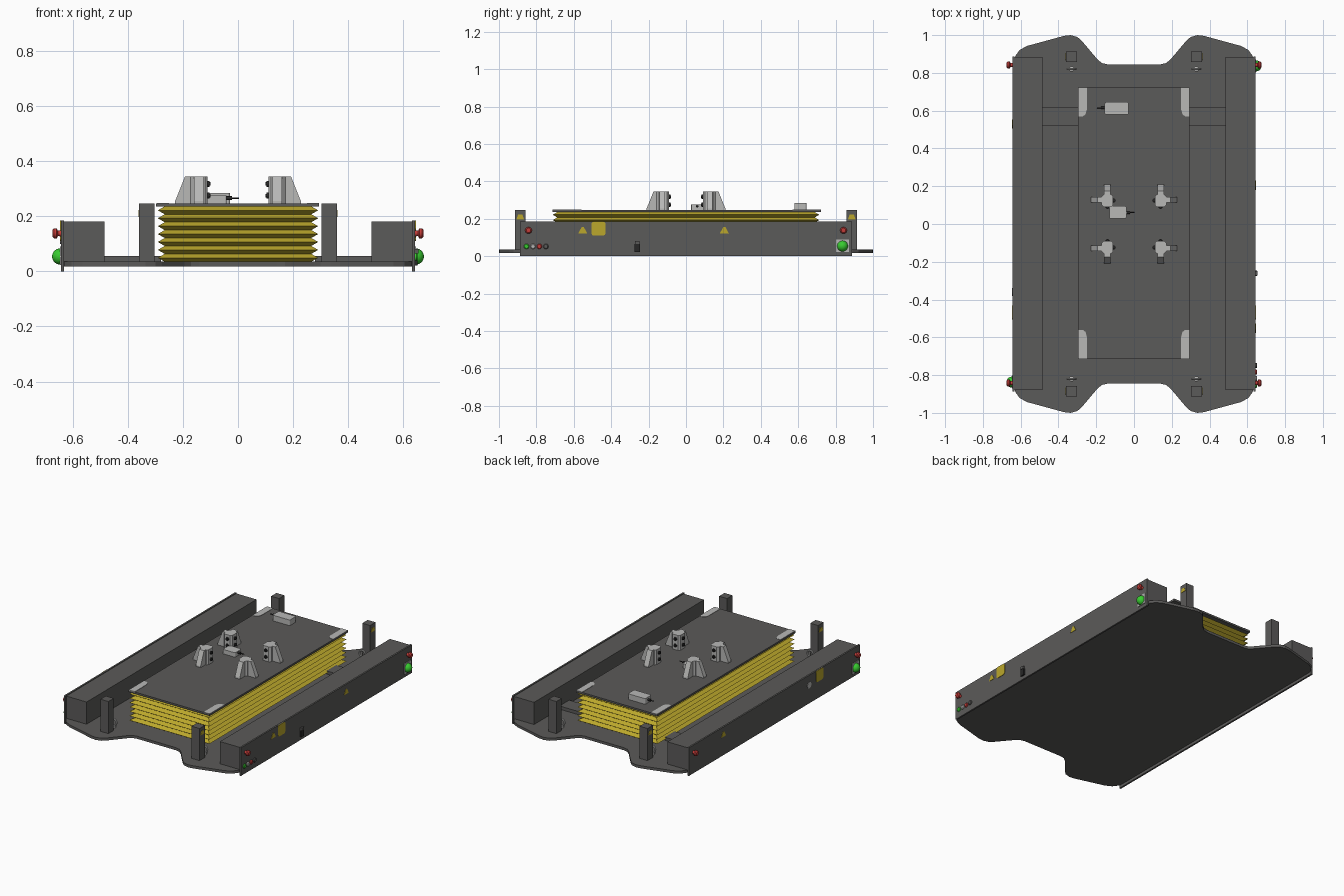
import bpy, bmesh, math
from mathutils import Vector, Matrix

if "Cube" in bpy.data.objects:
    bpy.data.objects.remove(bpy.data.objects["Cube"])


def material(name, rgb):
    m = bpy.data.materials.new(name)
    m.diffuse_color = (*rgb, 1)
    m.use_nodes = True
    m.node_tree.nodes["Principled BSDF"].inputs["Base Color"].default_value = m.diffuse_color
    return m


DARK = material("dark_grey", (0.105, 0.103, 0.1))
YELLOW = material("yellow", (0.50, 0.39, 0.025))
LIGHT = material("light_grey", (0.48, 0.48, 0.47))
GREEN = material("green", (0.04, 0.60, 0.03))
RED = material("red", (0.55, 0.045, 0.04))
BLACK = material("black", (0.02, 0.02, 0.02))
smooth = []


def finish(name, bm, mat):
    bmesh.ops.recalc_face_normals(bm, faces=bm.faces)
    me = bpy.data.meshes.new(name)
    bm.to_mesh(me)
    bm.free()
    me.materials.append(mat)
    ob = bpy.data.objects.new(name, me)
    bpy.context.collection.objects.link(ob)
    return ob


def prism(name, pts, axis, lo, hi, mat):
    """Extrude a 2D outline along an axis (x: yz outline, y: xz, z: xy)."""
    place = {'x': lambda a, b, c: (c, a, b), 'y': lambda a, b, c: (a, c, b),
             'z': lambda a, b, c: (a, b, c)}[axis]
    bm = bmesh.new()
    f = bm.faces.new([bm.verts.new(place(a, b, lo)) for a, b in pts])
    ext = bmesh.ops.extrude_face_region(bm, geom=[f])
    shift = Vector(place(0, 0, hi - lo))
    for v in ext['geom']:
        if isinstance(v, bmesh.types.BMVert):
            v.co += shift
    return finish(name, bm, mat)


def box(name, x, y, z, mat):
    pts = [(x[0], y[0]), (x[1], y[0]), (x[1], y[1]), (x[0], y[1])]
    return prism(name, pts, 'z', z[0], z[1], mat)


def rounded(cx, cy, w, h, r, n=4):
    """Rounded rectangle outline."""
    pts = []
    for k, (sx, sy) in enumerate([(1, 1), (-1, 1), (-1, -1), (1, -1)]):
        for i in range(n + 1):
            a = math.pi / 2 * (k + i / n)
            pts.append((cx + sx * (w / 2 - r) + r * math.cos(a),
                        cy + sy * (h / 2 - r) + r * math.sin(a)))
    return pts


def lathe(name, profile, origin, direction, mat, n=20):
    """Revolve (radius, distance) pairs about a direction from an origin."""
    bm = bmesh.new()
    rings = [[bm.verts.new((r * math.cos(2 * math.pi * i / n),
                            r * math.sin(2 * math.pi * i / n), d)) for i in range(n)]
             for r, d in profile]
    for a, b in zip(rings, rings[1:]):
        for i in range(n):
            bm.faces.new((a[i], a[(i + 1) % n], b[(i + 1) % n], b[i]))
    bm.faces.new(rings[0])
    bm.faces.new(rings[-1])
    rot = Vector(direction).to_track_quat('Z', 'Y').to_matrix().to_4x4()
    bm.transform(Matrix.Translation(origin) @ rot)
    ob = finish(name, bm, mat)
    smooth.append(ob)
    return ob


# Base plate with notched, rounded ends
q = [(0.14, 0.845), (0.17, 0.852), (0.195, 0.873), (0.275, 0.968), (0.30, 0.99),
     (0.335, 1.0), (0.37, 0.996), (0.565, 0.943), (0.605, 0.922), (0.628, 0.89), (0.635, 0.86)]
outline = q + [(x, -y) for x, y in reversed(q)]
outline += [(-x, -y) for x, y in q] + [(-x, y) for x, y in reversed(q)]
prism("base_plate", outline, 'z', 0.018, 0.035, DARK)

# Side rails, skirts, cross bars, posts and lifting eyes
for s in (-1, 1):
    box("side_rail", (s * 0.485, s * 0.633), (-0.88, 0.885), (0.035, 0.181), DARK)
    box("side_skirt", (s * 0.632, s * 0.643), (-0.888, 0.888), (0.0, 0.185), DARK)
    box("cross_bar", (s * 0.28, s * 0.485), (0.52, 0.62), (0.035, 0.056), DARK)
    for t in (-1, 1):
        box("corner_post", (s * 0.303, s * 0.36), (t * 0.858, t * 0.914), (0.035, 0.246), DARK)
        prism("post_warning_mark", [(t * 0.886 - 0.02, 0.197), (t * 0.886 + 0.02, 0.197),
              (t * 0.886 + 0.012, 0.222), (t * 0.886 - 0.012, 0.222)],
              'x', s * 0.359, s * 0.362, YELLOW)
        bpy.ops.mesh.primitive_torus_add(major_segments=20, minor_segments=8,
                                         major_radius=0.021, minor_radius=0.006,
                                         location=(s * 0.33, t * 0.82, 0.068),
                                         rotation=(math.pi / 2, 0, 0))
        eye = bpy.context.object
        eye.name = "lifting_eye"
        eye.data.materials.append(LIGHT)
        smooth.append(eye)
        lathe("eye_collar", [(0.014, 0), (0.014, 0.012), (0.008, 0.016)],
              (s * 0.33, t * 0.82, 0.034), (0, 0, 1), LIGHT)

# Bellows: zigzag stack of rectangles
bm = bmesh.new()
PLEATS, Z0, Z1 = 7, 0.035, 0.236
rings = []
for i in range(2 * PLEATS + 1):
    hx, hy = (0.291, 0.712) if i % 2 else (0.266, 0.688)
    z = Z0 + (Z1 - Z0) * i / (2 * PLEATS)
    rings.append([bm.verts.new((a * hx, b * hy, z))
                  for a, b in ((-1, -1), (1, -1), (1, 1), (-1, 1))])
for a, b in zip(rings, rings[1:]):
    for i in range(4):
        bm.faces.new((a[i], a[(i + 1) % 4], b[(i + 1) % 4], b[i]))
bm.faces.new(rings[0])
bm.faces.new(rings[-1])
finish("bellows", bm, YELLOW)

# Lift table with light corner pads
TOP = 0.247
box("lift_table", (-0.297, 0.294), (-0.715, 0.722), (0.235, TOP), DARK)
for s in (-1, 1):
    for y0, y1, c in ((0.722, 0.57, -1), (-0.715, -0.56, 1)):
        pad = [(s * 0.294, y0), (s * 0.294, y1), (s * 0.27, y1), (s * 0.256, y1 - c * 0.012),
               (s * 0.25, y1 - c * 0.035), (s * 0.25, y0)]
        prism("corner_pad", pad, 'z', TOP - 0.003, TOP + 0.002, LIGHT)

# Four locating fixtures: chamfered tower, two outward gussets, dark bolts
for s in (-1, 1):
    for t in (-1, 1):
        tower = [(0.11, 0.10), (0.12, 0.09), (0.16, 0.09), (0.172, 0.102), (0.172, 0.145),
                 (0.16, 0.157), (0.12, 0.157), (0.11, 0.147)]
        prism("fixture_tower", [(s * x, t * y) for x, y in tower], 'z', TOP, 0.345, LIGHT)
        fin = [(0, TOP), (0.06, TOP), (0.06, 0.256), (0.024, 0.345), (0, 0.345)]
        prism("fixture_gusset", [(s * (0.168 + a), b) for a, b in fin], 'y',
              t * 0.113, t * 0.143, LIGHT)
        prism("fixture_gusset", [(t * (0.15 + a), b) for a, b in fin], 'x',
              s * 0.125, s * 0.16, LIGHT)
        for z in (0.275, 0.318):
            bolt = [(0.011, 0), (0.011, 0.006), (0.006, 0.006), (0.006, 0.011)]
            lathe("fixture_bolt", bolt, (s * 0.11, t * 0.124, z), (-s, 0, 0), BLACK, 12)
            lathe("fixture_bolt", bolt, (s * 0.14, t * 0.09, z), (0, -t, 0), BLACK, 12)

# Sensor boxes with cable plugs
prism("rear_sensor", rounded(-0.092, 0.612, 0.126, 0.066, 0.008), 'z', TOP, 0.284, LIGHT)
lathe("rear_sensor_plug", [(0.007, 0), (0.007, 0.02), (0.003, 0.02), (0.003, 0.042)],
      (-0.154, 0.615, 0.267), (-1, 0, 0), BLACK, 12)
prism("centre_sensor", rounded(-0.086, 0.062, 0.09, 0.068, 0.006), 'z', TOP, 0.276, LIGHT)
lathe("centre_sensor_plug", [(0.007, 0), (0.007, 0.02), (0.003, 0.02), (0.003, 0.045)],
      (-0.042, 0.06, 0.266), (1, 0, 0), BLACK, 12)

# Stop buttons and signal lamps on both skirts
STOP = [(0.011, 0), (0.010, 0.012), (0.018, 0.016), (0.018, 0.026), (0.012, 0.032)]
DOME = [(0.029 * math.cos(a), 0.004 + 0.029 * math.sin(a))
        for a in [math.pi / 2 * i / 7.2 for i in range(8)]]
for s in (-1, 1):
    face = s * 0.642
    for t in (-1, 1):
        lathe("stop_button", STOP, (face, t * 0.842, 0.138), (s, 0, 0), RED)
    y = s * 0.837
    box("lamp_plate", (face, s * 0.647), (y - 0.034, y + 0.034), (0.023, 0.09), LIGHT)
    lathe("signal_lamp", DOME, (face, y, 0.054), (s, 0, 0), GREEN)
    prism("warning_panel", rounded(-0.468, 0.147, 0.075, 0.075, 0.014), 'x',
          face, s * 0.646, YELLOW)
    # small triangular warning marks
    for y in ((-0.552, 0.205) if s > 0 else (0.53,)):
        prism("warning_mark", [(y - 0.024, 0.122), (y + 0.024, 0.122), (y + 0.006, 0.155),
                               (y - 0.006, 0.155)], 'x', face, s * 0.645, YELLOW)

# Left side disc; right side control row and switch
lathe("side_disc", [(0.02, 0), (0.02, 0.004)], (-0.642, -0.36, 0.12), (-1, 0, 0), LIGHT)
for y, m in ((-0.853, GREEN), (-0.818, LIGHT), (-0.784, RED), (-0.749, DARK)):
    lathe("control_button", [(0.014, 0), (0.014, 0.006), (0.01, 0.01)],
          (0.642, y, 0.052), (1, 0, 0), m)
box("side_switch", (0.642, 0.652), (-0.275, -0.245), (0.022, 0.065), BLACK)
box("side_switch_cap", (0.642, 0.655), (-0.272, -0.248), (0.065, 0.082), DARK)

bpy.ops.object.select_all(action='DESELECT')
for ob in smooth:
    ob.select_set(True)
bpy.context.view_layer.objects.active = smooth[0]
bpy.ops.object.shade_smooth_by_angle(angle=math.radians(35))
